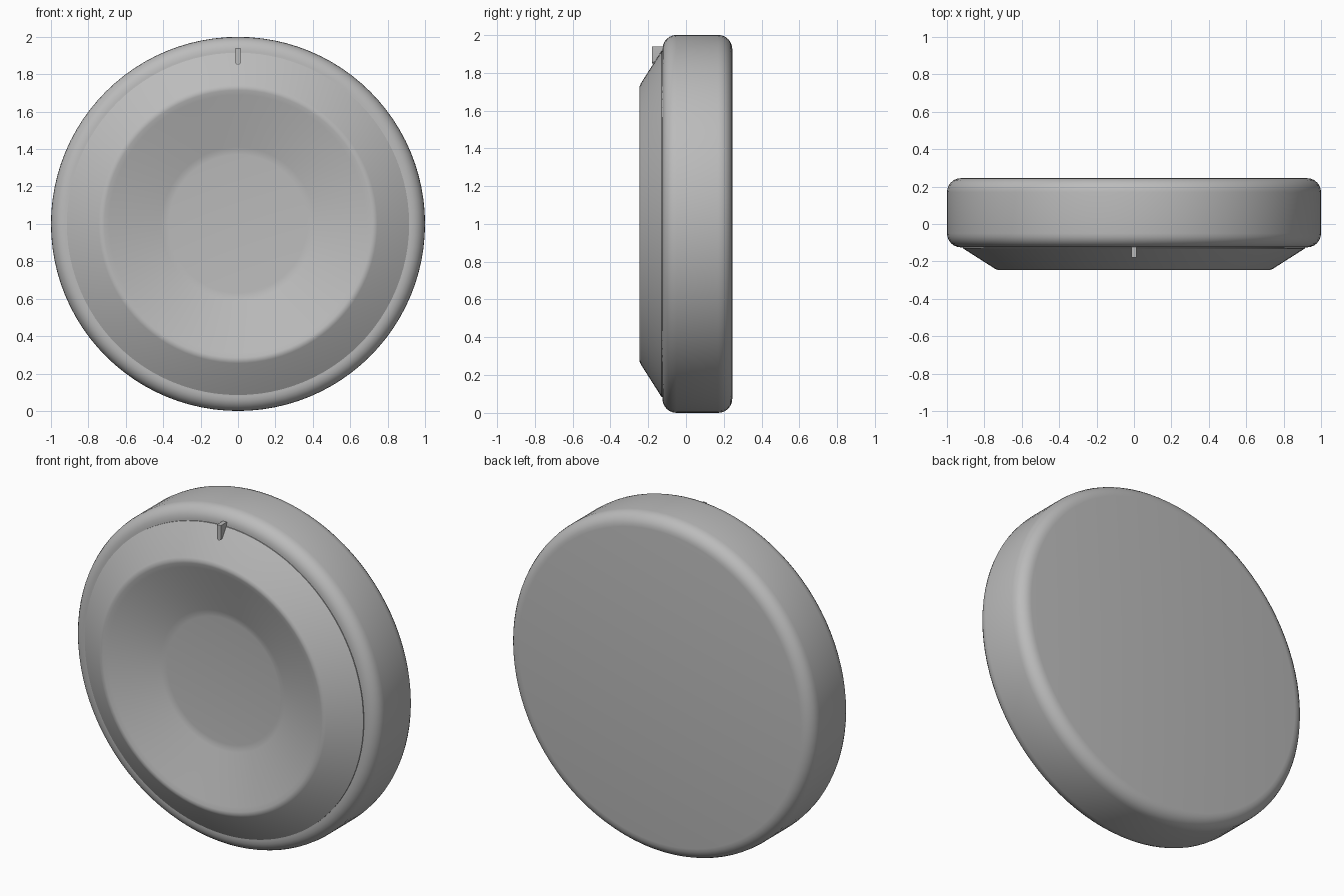
import bpy, bmesh, math
from mathutils import Matrix, Vector

cube = bpy.data.objects.get("Cube")
if cube:
    bpy.data.objects.remove(cube, do_unlink=True)

SEGMENTS = 96
CENTRE = Vector((0, 0, 1))

grey = bpy.data.materials.new("plain grey")
grey.use_nodes = True
grey.diffuse_color = (0.5, 0.5, 0.5, 1)
grey.node_tree.nodes["Principled BSDF"].inputs["Base Color"].default_value = (0.5, 0.5, 0.5, 1)


def finish(name, bm, angle):
    """Turn a bmesh into a shaded grey object."""
    bmesh.ops.recalc_face_normals(bm, faces=bm.faces)
    mesh = bpy.data.meshes.new(name)
    bm.to_mesh(mesh)
    bm.free()
    mesh.materials.append(grey)
    obj = bpy.data.objects.new(name, mesh)
    bpy.context.collection.objects.link(obj)
    bpy.ops.object.select_all(action="DESELECT")
    obj.select_set(True)
    bpy.context.view_layer.objects.active = obj
    bpy.ops.object.shade_smooth_by_angle(angle=math.radians(angle))
    return obj


def lathe(name, profile, angle=35):
    """Spin a (radius, y) profile around the front-to-back axis, capping both ends."""
    bm = bmesh.new()
    rings = []
    for r, y in profile:
        ring = [bm.verts.new(CENTRE + Vector((r * math.sin(a), y, r * math.cos(a))))
                for a in (2 * math.pi * i / SEGMENTS for i in range(SEGMENTS))]
        rings.append(ring)
    for a, b in zip(rings, rings[1:]):
        for i in range(SEGMENTS):
            j = (i + 1) % SEGMENTS
            bm.faces.new((a[i], a[j], b[j], b[i]))
    bm.faces.new(rings[0])
    bm.faces.new(rings[-1])
    return finish(name, bm, angle)


def arc(r, y, radius, start, end, steps=6):
    """Rounded corner points centred on (r, y)."""
    angles = [math.radians(start + (end - start) * i / steps) for i in range(steps + 1)]
    return [(r + radius * math.cos(a), y + radius * math.sin(a)) for a in angles]


# Thick round body with softened front and back rims
BEVEL = 0.075
FRONT, BACK = -0.125, 0.245
lathe("round_body",
      arc(1 - BEVEL, FRONT + BEVEL, BEVEL, -90, 0) + arc(1 - BEVEL, BACK - BEVEL, BEVEL, 0, 90))

# Raised dial: sloping outer flank, soft crest, shallow dish and flat floor
lathe("dished_dial", [
    (0.915, -0.10), (0.915, -0.13), (0.745, -0.238), (0.73, -0.245),
    (0.715, -0.243), (0.69, -0.236), (0.41, -0.143), (0.39, -0.138), (0.37, -0.136)])

# Small pointer block at the top of the dial, rounded at its lower end
bm = bmesh.new()
half, top, low, tip = 0.013, 1.94, 1.863, -0.18
outline = [(half, top), (-half, top)]
outline += [(half * math.cos(a), low + half * math.sin(a))
            for a in (math.pi + math.pi * i / 8 for i in range(9))]
face = bm.faces.new([bm.verts.new((x, tip, z)) for x, z in outline])
extruded = bmesh.ops.extrude_face_region(bm, geom=[face], use_keep_orig=True)
moved = [v for v in extruded["geom"] if isinstance(v, bmesh.types.BMVert)]
bmesh.ops.translate(bm, verts=moved, vec=(0, 0.08, 0))
finish("pointer_mark", bm, 30)
